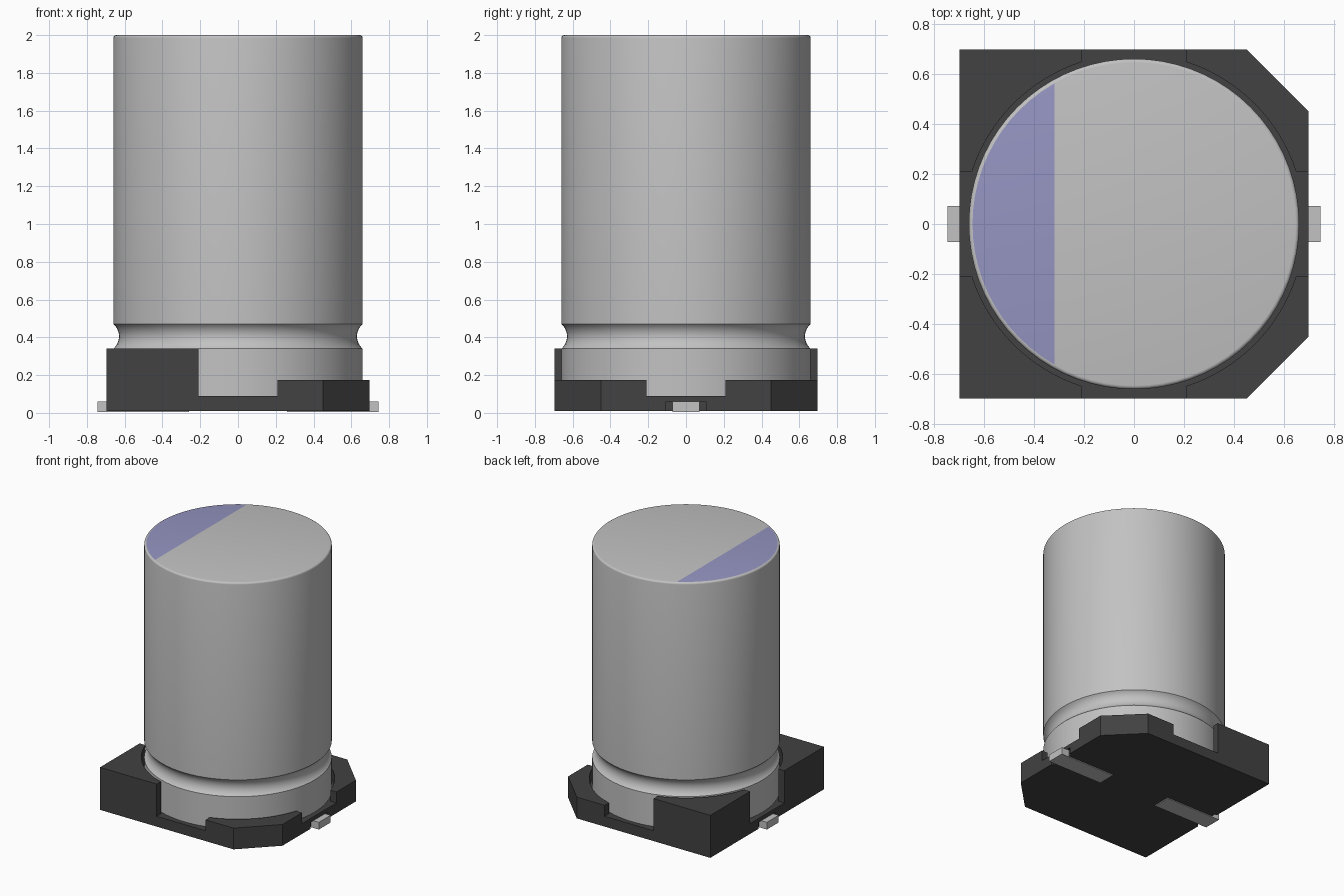
import bpy, bmesh
from math import sin, cos, pi, asin, sqrt, radians
from mathutils import Matrix, Vector

cube = bpy.data.objects.get("Cube")
if cube:
    bpy.data.objects.remove(cube, do_unlink=True)


def material(name, rgb):
    m = bpy.data.materials.new(name)
    m.use_nodes = True
    m.diffuse_color = (*rgb, 1)
    m.node_tree.nodes["Principled BSDF"].inputs["Base Color"].default_value = (*rgb, 1)
    return m


aluminium = material("aluminium", (0.54, 0.54, 0.54))
marking = material("blue_marking", (0.30, 0.30, 0.54))
plastic = material("black_plastic", (0.054, 0.054, 0.054))


def make(name, bm, *mats):
    bmesh.ops.recalc_face_normals(bm, faces=bm.faces)
    me = bpy.data.meshes.new(name)
    bm.to_mesh(me)
    bm.free()
    for m in mats:
        me.materials.append(m)
    ob = bpy.data.objects.new(name, me)
    bpy.context.collection.objects.link(ob)
    return ob


def prism(name, outline, z0, z1, mat):
    bm = bmesh.new()
    face = bm.faces.new([bm.verts.new((x, y, z0)) for x, y in outline])
    top = bmesh.ops.extrude_face_region(bm, geom=[face])["geom"]
    bmesh.ops.translate(bm, vec=(0, 0, z1 - z0),
                        verts=[v for v in top if isinstance(v, bmesh.types.BMVert)])
    return make(name, bm, mat)


def box(name, x0, x1, y0, y1, z0, z1, mat):
    return prism(name, [(x0, y0), (x1, y0), (x1, y1), (x0, y1)], z0, z1, mat)


# Can: lathed profile with a crimped groove and a rounded top rim
R, H, RIM = 0.66, 2.0, 0.015
groove_low, groove_high, depth = 0.34, 0.47, 0.03
half = (groove_high - groove_low) / 2
arc_r = (half ** 2 + depth ** 2) / (2 * depth)
span = asin(half / arc_r)
profile = [(R, 0.09)]
for i in range(13):
    a = span * (i / 6 - 1)
    profile.append((R - depth + arc_r * (1 - cos(a)),
                    (groove_low + groove_high) / 2 + arc_r * sin(a)))
for i in range(5):
    a = i / 4 * pi / 2
    profile.append((R - RIM + RIM * cos(a), H - RIM + RIM * sin(a)))

SIDES = 72
bm = bmesh.new()
rings = [[bm.verts.new((r * cos(2 * pi * k / SIDES), r * sin(2 * pi * k / SIDES), z))
          for k in range(SIDES)] for r, z in profile]
for low, high in zip(rings, rings[1:]):
    for k in range(SIDES):
        n = (k + 1) % SIDES
        bm.faces.new((low[k], low[n], high[n], high[k]))
bm.faces.new(rings[0][::-1])
lid = bm.faces.new(rings[-1])

# Polarity marking: split the lid along a chord and colour one side
bmesh.ops.bisect_plane(bm, geom=[lid, *lid.edges, *lid.verts],
                       plane_co=(-0.318, 0, 0), plane_no=(1, 0, 0))
for f in bm.faces:
    c = f.calc_center_median()
    if c.z > H - 0.0001 and c.x < -0.318:
        f.material_index = 1
can = make("can", bm, aluminium, marking)
bpy.context.view_layer.objects.active = can
can.select_set(True)
bpy.ops.object.shade_smooth_by_angle(angle=radians(30))
can.select_set(False)

# Base plate with two chamfered corners
W, CH, GAP, POCKET = 0.697, 0.45, 0.21, 0.68
base = prism("base_plate", [(-W, -W), (CH, -W), (W, -CH), (W, CH), (CH, W), (-W, W)],
             0.01, 0.09, plastic)

# Raised corners around the can: tall on the right, low on the chamfered side
start = asin(GAP / POCKET)
edge = sqrt(POCKET ** 2 - GAP ** 2)
for sx, side, height in ((-1, "right", 0.34), (1, "left", 0.175)):
    for sy, end in ((-1, "front"), (1, "back")):
        corner = [(W, W)] if sx < 0 else [(W, CH), (CH, W)]
        outline = [(W, GAP)] + corner + [(GAP, W), (GAP, edge)]
        for i in range(1, 16):
            a = pi / 2 - start - (pi / 2 - 2 * start) * i / 16
            outline.append((POCKET * cos(a), POCKET * sin(a)))
        outline.append((edge, GAP))
        prism(f"{end}_{side}_corner", [(sx * x, sy * y) for x, y in outline],
              0.09, height, plastic)

# Leads, each in a shallow notch of the base
for sx, side in ((-1, "right"), (1, "left")):
    x0, x1 = sorted((sx * 0.26, sx * 0.745))
    box(f"{side}_lead_strip", x0, x1, -0.072, 0.072, 0.004, 0.06, aluminium)
    x0, x1 = sorted((sx * (W - 0.02), sx * (W + 0.1)))
    cutter = box(f"{side}_notch_cutter", x0, x1, -0.105, 0.105, -0.05, 0.06, plastic)
    cutter.hide_render = True
    cutter.hide_set(True)
    cutter.display_type = 'WIRE'
    mod = base.modifiers.new("lead_notch", 'BOOLEAN')
    mod.operation = 'DIFFERENCE'
    mod.object = cutter
